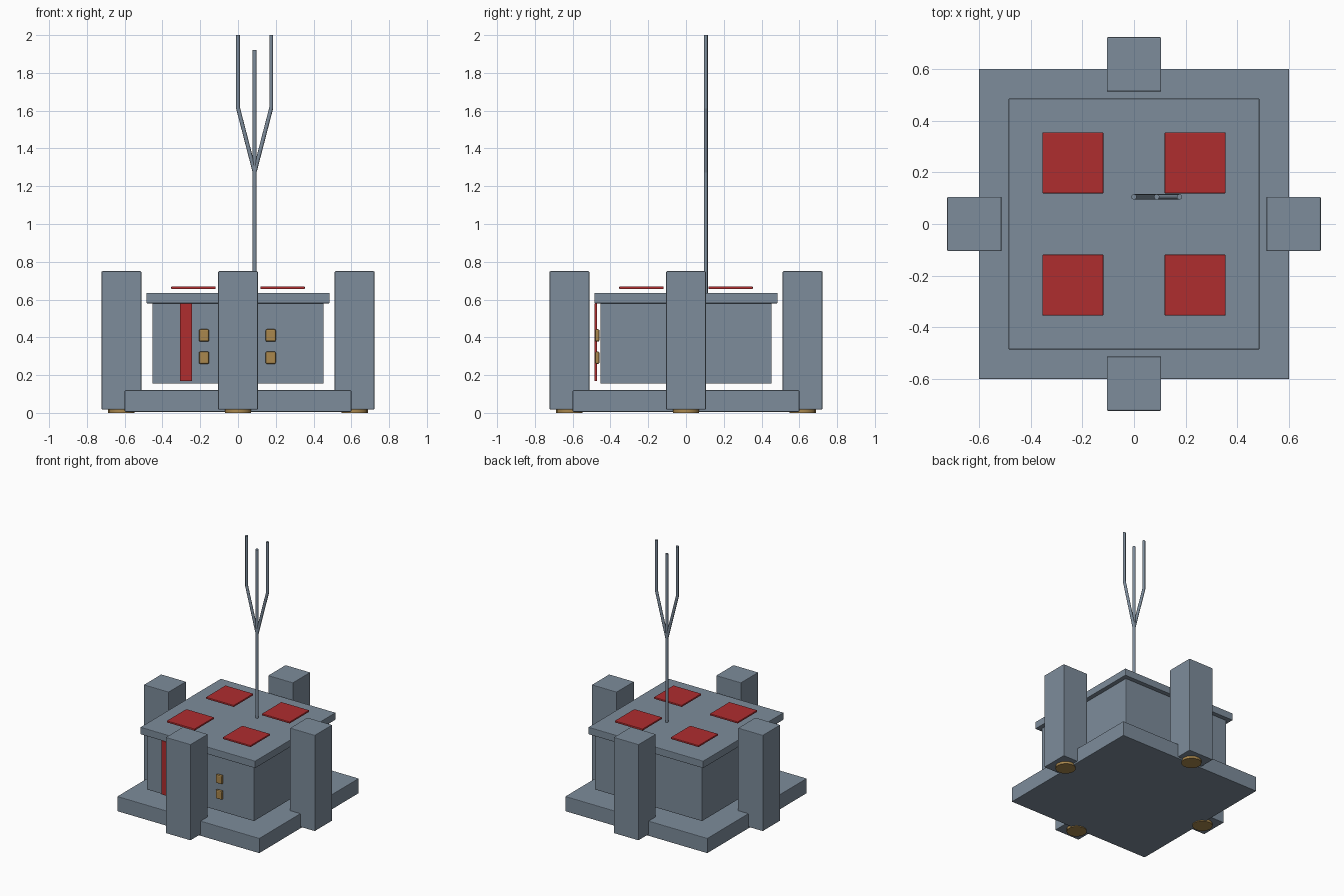
import bpy
from mathutils import Vector

if "Cube" in bpy.data.objects:
    bpy.data.objects.remove(bpy.data.objects["Cube"])


def material(name, rgb):
    m = bpy.data.materials.new(name)
    m.diffuse_color = (*rgb, 1)
    m.use_nodes = True
    m.node_tree.nodes["Principled BSDF"].inputs["Base Color"].default_value = m.diffuse_color
    return m


STEEL = material("steel_grey", (0.205, 0.262, 0.328))
RED = material("panel_red", (0.43, 0.026, 0.028))
BRASS = material("brass", (0.40, 0.245, 0.075))


def finish(name, mat):
    o = bpy.context.object
    o.name = name
    o.data.materials.append(mat)
    return o


def box(name, lo, hi, mat, bevel=0.004):
    """Box between two corners with slightly softened edges."""
    lo, hi = Vector(lo), Vector(hi)
    bpy.ops.mesh.primitive_cube_add(size=1, location=(lo + hi) / 2)
    o = finish(name, mat)
    o.scale = hi - lo
    bpy.ops.object.transform_apply(location=False, rotation=False, scale=True)
    if bevel:
        b = o.modifiers.new("soft_edges", 'BEVEL')
        b.width = bevel
        b.segments = 2
    return o


def rod(name, a, b, r, mat, sides=12):
    """Cylinder running from a to b."""
    a, b = Vector(a), Vector(b)
    bpy.ops.mesh.primitive_cylinder_add(vertices=sides, radius=r, depth=(b - a).length,
                                        location=(a + b) / 2)
    o = finish(name, mat)
    o.rotation_euler = (b - a).to_track_quat('Z', 'Y').to_euler()
    bpy.ops.object.shade_smooth_by_angle()
    return o


# Base slab, hovering body and lid
box("base_slab", (-0.6, -0.6, 0.006), (0.6, 0.6, 0.12), STEEL)
box("body", (-0.453, -0.453, 0.155), (0.453, 0.453, 0.582), STEEL)
box("lid", (-0.485, -0.485, 0.58), (0.485, 0.485, 0.635), STEEL)

# Four pillars with round feet
for dx, dy in ((1, 0), (-1, 0), (0, 1), (0, -1)):
    x, y = dx * 0.617, dy * 0.617
    box("pillar", (x - 0.105, y - 0.105, 0.018), (x + 0.105, y + 0.105, 0.75), STEEL)
    rod("foot", (x, y, 0), (x, y, 0.022), 0.07, BRASS, 16)

# Red plates above the lid
for sx in (-1, 1):
    for sy in (-1, 1):
        x, y = sx * 0.236, sy * 0.236
        box("roof_plate", (x - 0.118, y - 0.118, 0.655), (x + 0.118, y + 0.118, 0.669), RED)

# Front stripe and buttons
box("front_stripe", (-0.308, -0.485, 0.168), (-0.243, -0.47, 0.58), RED)
for x in (-0.18, 0.173):
    for z in (0.292, 0.41):
        box("button", (x - 0.027, -0.482, z - 0.033), (x + 0.027, -0.458, z + 0.033),
            BRASS, 0.008)

# Three-pronged aerial
AX, AY, R = 0.088, 0.105, 0.0105
rod("aerial_mast", (AX, AY, 0.62), (AX, AY, 1.92), R, STEEL)
for side in (-1, 1):
    x = AX + side * 0.088
    rod("aerial_branch", (AX, AY, 1.275), (x, AY, 1.615), R, STEEL)
    rod("aerial_prong", (x, AY, 1.612), (x, AY, 2.0), R, STEEL)
